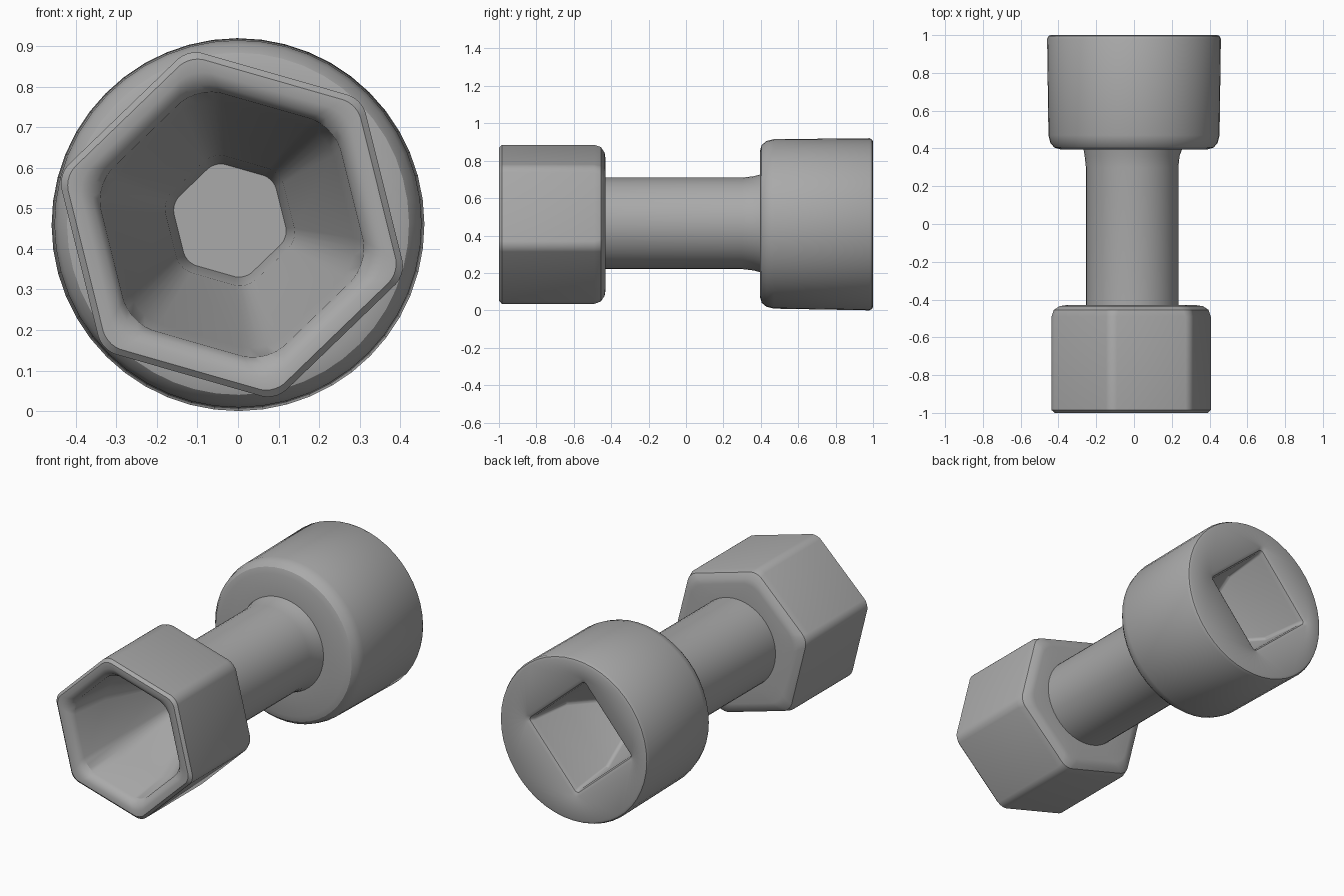
import bpy, bmesh
from math import pi, cos, sin, radians

cube = bpy.data.objects.get("Cube")
if cube:
    bpy.data.objects.remove(cube)

grey = bpy.data.materials.new("plain_grey")
grey.use_nodes = True
colour = (0.4, 0.4, 0.4, 1)
grey.diffuse_color = colour
grey.node_tree.nodes["Principled BSDF"].inputs["Base Color"].default_value = colour


def ring(sides, per_corner, turn, apothem, corner, y, cx, cz):
    """Rounded polygon across the y axis; corner == apothem makes a circle."""
    half = pi / sides
    reach = (apothem - corner) / cos(half)
    points = []
    for i in range(sides):
        mid = turn + 2 * half * i
        for j in range(per_corner):
            a = mid + half * (2 * (j + 0.5) / per_corner - 1)
            points.append((cx + reach * cos(mid) + corner * cos(a), y,
                           cz + reach * sin(mid) + corner * sin(a)))
    return points


def loft(name, sides, per_corner, turn, sections, cap=True, sharp=30):
    """Skin the sections (y, apothem, corner radius, centre x, centre z)."""
    bm = bmesh.new()
    rings = []
    for y, apothem, corner, cx, cz in sections:
        pts = ring(sides, per_corner, radians(turn), apothem, corner, y, cx, cz)
        rings.append([bm.verts.new(p) for p in pts])
    n = sides * per_corner
    for a, b in zip(rings, rings[1:]):
        for i in range(n):
            k = (i + 1) % n
            bm.faces.new((a[i], a[k], b[k], b[i]))
    if cap:
        bm.faces.new(rings[0])
    # sections run from the inside out, ending against the shaft
    bmesh.ops.recalc_face_normals(bm, faces=bm.faces)
    mesh = bpy.data.meshes.new(name)
    bm.to_mesh(mesh)
    bm.free()
    mesh.materials.append(grey)
    obj = bpy.data.objects.new(name, mesh)
    bpy.context.collection.objects.link(obj)
    bpy.ops.object.select_all(action="DESELECT")
    obj.select_set(True)
    bpy.context.view_layer.objects.active = obj
    bpy.ops.object.shade_smooth_by_angle(angle=radians(sharp))
    return obj


# Hexagonal socket: floor, tapered bore, rim, outer wall, rounded rear
hx, hz = -0.015, 0.46
loft("hex_socket", 6, 6, 104, [
    (-0.28, 0.13, 0.05, -0.02, 0.47),
    (-0.42, 0.15, 0.06, -0.02, 0.47),
    (-0.72, 0.285, 0.12, hx, hz),
    (-0.96, 0.305, 0.12, hx, hz),
    (-0.985, 0.32, 0.11, hx, hz),
    (-1.0, 0.345, 0.09, hx, hz),
    (-1.0, 0.372, 0.07, hx, hz),
    (-0.985, 0.387, 0.07, hx, hz),
    (-0.49, 0.387, 0.07, hx, hz),
    (-0.455, 0.377, 0.08, hx, hz),
    (-0.435, 0.352, 0.10, hx, hz),
    (-0.43, 0.325, 0.12, hx, hz),
    (-0.43, 0.22, 0.22, -0.01, 0.465)])

# Round shaft, flaring slightly into the drive head
loft("shaft", 4, 12, 0, [
    (-0.435, 0.245, 0.245, -0.01, 0.465),
    (0.30, 0.245, 0.245, -0.01, 0.465),
    (0.36, 0.252, 0.252, -0.01, 0.465),
    (0.41, 0.265, 0.265, -0.005, 0.465)], cap=False)

# Round drive head: square recess, flat end face, wall, rounded shoulder
sx, sz = -0.035, 0.48
loft("drive_head", 4, 12, 4, [
    (0.52, 0.09, 0.02, sx, sz),
    (0.72, 0.20, 0.02, sx, sz),
    (0.96, 0.22, 0.02, sx, sz),
    (0.985, 0.228, 0.02, sx, sz),
    (0.995, 0.245, 0.03, sx, sz),
    (1.0, 0.44, 0.44, 0, 0.46),
    (0.995, 0.453, 0.453, 0, 0.46),
    (0.98, 0.46, 0.46, 0, 0.46),
    (0.47, 0.453, 0.453, 0, 0.462),
    (0.43, 0.443, 0.443, 0, 0.462),
    (0.405, 0.422, 0.422, 0, 0.462),
    (0.395, 0.39, 0.39, 0, 0.462),
    (0.395, 0.24, 0.24, 0, 0.465)])
